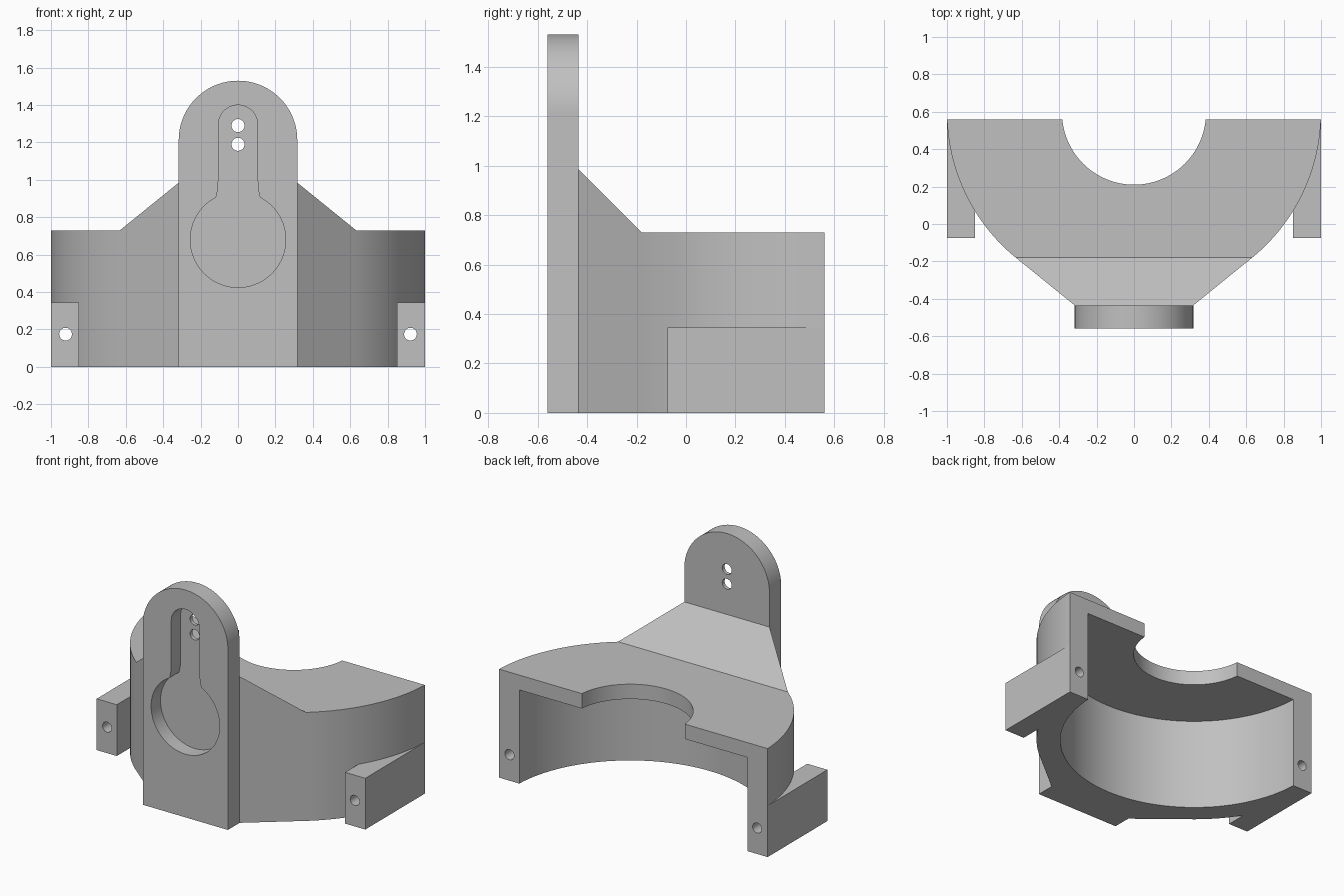
import bpy, bmesh
from math import pi, sin, cos, asin, acos, atan2, hypot, sqrt, radians

if "Cube" in bpy.data.objects:
    bpy.data.objects.remove(bpy.data.objects["Cube"], do_unlink=True)

# Shared dimensions
BACK, JOIN, FRONT = 0.56, -0.435, -0.56
CENTRE = 0.595            # y of the axis shared by shell, cavity and notch
HALF = 0.317              # half width of the hanging plate

grey = bpy.data.materials.new("plain grey")
grey.use_nodes = True
colour = (0.53, 0.53, 0.53, 1)
grey.diffuse_color = colour
grey.node_tree.nodes["Principled BSDF"].inputs["Base Color"].default_value = colour


def arc(u, v, r, start, end, steps):
    return [(u + r * cos(start + (end - start) * i / steps),
             v + r * sin(start + (end - start) * i / steps)) for i in range(steps + 1)]


def circle(u, v, r, steps):
    return arc(u, v, r, 0, 2 * pi, steps)[:-1]


def prism(name, outline, axis, low, high):
    """Extrude a flat outline along one axis."""
    place = {"X": lambda u, v, w: (w, u, v),
             "Y": lambda u, v, w: (u, w, v),
             "Z": lambda u, v, w: (u, v, w)}[axis]
    bm = bmesh.new()
    face = bm.faces.new([bm.verts.new(place(u, v, low)) for u, v in outline])
    new = bmesh.ops.extrude_face_region(bm, geom=[face])["geom"]
    verts = [g for g in new if isinstance(g, bmesh.types.BMVert)]
    bmesh.ops.translate(bm, verts=verts, vec=place(0, 0, high - low))
    bmesh.ops.recalc_face_normals(bm, faces=bm.faces)
    mesh = bpy.data.meshes.new(name)
    bm.to_mesh(mesh)
    bm.free()
    mesh.materials.append(grey)
    obj = bpy.data.objects.new(name, mesh)
    bpy.context.collection.objects.link(obj)
    return obj


def combine(target, tool, operation="DIFFERENCE"):
    mod = target.modifiers.new("combine", "BOOLEAN")
    mod.operation, mod.solver, mod.object = operation, "EXACT", tool
    bpy.context.view_layer.objects.active = target
    bpy.ops.object.modifier_apply(modifier=mod.name)
    bpy.data.objects.remove(tool, do_unlink=True)


def finish(obj):
    bpy.ops.object.select_all(action="DESELECT")
    obj.select_set(True)
    bpy.context.view_layer.objects.active = obj
    bpy.ops.object.shade_smooth_by_angle(angle=radians(25))


# Shell: round back with sides running tangentially to the plate
reach = CENTRE - JOIN
tangent = atan2(-reach, HALF) + acos(1 / hypot(HALF, reach))
right_side = [(HALF, JOIN)] + arc(0, CENTRE, 1, tangent, asin(BACK - CENTRE), 40)
left_side = [(-x, y) for x, y in reversed(right_side)]
shell = prism("shell", right_side + left_side, "Z", 0, 1.1)

# Sloped shoulder, hollow underside and round notch in the roof
shoulder = [(-0.6, 1.15), (JOIN, 0.985), (-0.18, 0.73), (1, 0.73), (1, 1.5), (-0.6, 1.5)]
combine(shell, prism("shoulder_cutter", shoulder, "X", -2, 2))
combine(shell, prism("cavity_cutter", circle(0, CENTRE, 0.85, 128), "Z", -1, 0.63))
combine(shell, prism("notch_cutter", circle(0, CENTRE, 0.385, 96), "Z", 0.3, 1.5))

# Side lugs with bolt holes running front to back
for side in (1, -1):
    lug = [(side * 0.85, 0), (side, 0), (side, 0.345), (side * 0.85, 0.345)]
    combine(shell, prism("lug", lug, "Y", -0.075, BACK), "UNION")
    combine(shell, prism("bolt_cutter", circle(side * 0.922, 0.175, 0.034, 32), "Y", -1, 1))
finish(shell)

# Hanging plate with a rounded top
plate = prism("hanging_plate", [(-HALF, 0), (HALF, 0)] + arc(0, 1.213, HALF, 0, pi, 48),
              "Y", FRONT, JOIN)

# Keyhole recess: large round pocket with a narrow slot above
pocket, neck, slot = 0.255, 0.117, 0.105
lean = asin(neck / pocket)
keyhole = (arc(0, 0.68, pocket, pi / 2 + lean, 2.5 * pi - lean, 72)
           + [(0.108, 0.95), (slot, 1.0)] + arc(0, 1.295, slot, 0, pi, 32)
           + [(-slot, 1.0), (-0.108, 0.95)])
combine(plate, prism("keyhole_cutter", keyhole, "Y", -1, FRONT + 0.1))

# Two screw holes through the slot floor
for z in (1.29, 1.19):
    combine(plate, prism("screw_cutter", circle(0, z, 0.035, 32), "Y", -1, 0))
finish(plate)
